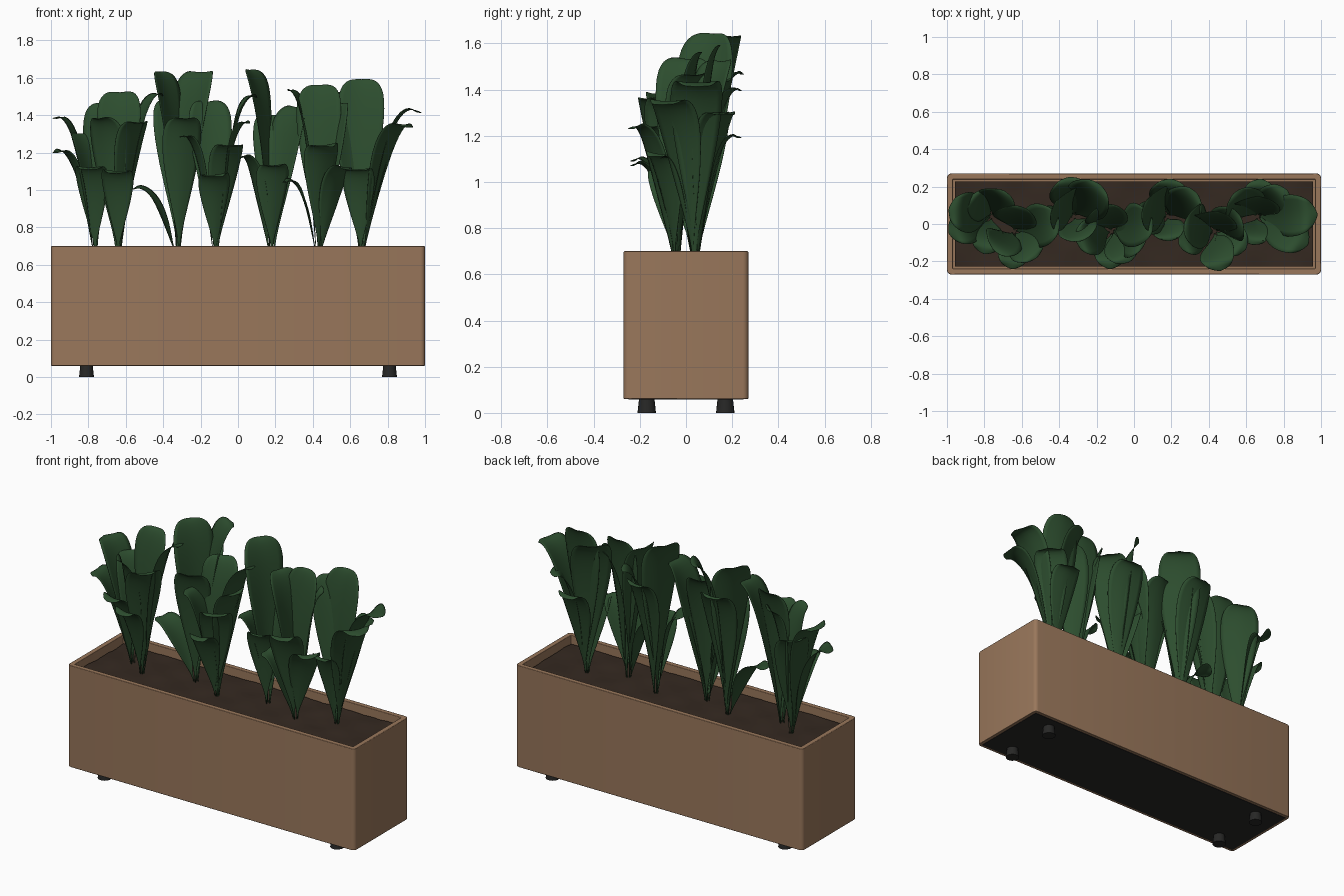
import bpy, bmesh, math, random
from mathutils import Vector

if "Cube" in bpy.data.objects:
    bpy.data.objects.remove(bpy.data.objects["Cube"])

random.seed(4)


def material(name, rgb):
    m = bpy.data.materials.new(name)
    m.diffuse_color = (*rgb, 1)
    m.use_nodes = True
    m.node_tree.nodes["Principled BSDF"].inputs["Base Color"].default_value = m.diffuse_color
    return m


TERRACOTTA = material("terracotta", (0.32, 0.185, 0.105))
DARK = material("dark", (0.02, 0.02, 0.019))
SOIL = material("soil", (0.035, 0.022, 0.015))
LEAF = material("leaf_green", (0.026, 0.075, 0.028))


def finish(bm, name, mat, angle=40):
    me = bpy.data.meshes.new(name)
    bm.to_mesh(me)
    bm.free()
    ob = bpy.data.objects.new(name, me)
    bpy.context.collection.objects.link(ob)
    me.materials.append(mat)
    bpy.ops.object.select_all(action='DESELECT')
    ob.select_set(True)
    bpy.context.view_layer.objects.active = ob
    bpy.ops.object.shade_smooth_by_angle(angle=math.radians(angle))
    return ob


def box_mesh(center, size):
    bm = bmesh.new()
    bmesh.ops.create_cube(bm, size=1)
    for v in bm.verts:
        v.co = Vector([c + a * s for c, a, s in zip(center, v.co, size)])
    return bm


# Trough: rounded upright corners, rim inset and hollow pushed down
bm = box_mesh((0, 0, 0.38), (2, 0.54, 0.64))
top = max(bm.faces, key=lambda f: f.calc_center_median().z)
bmesh.ops.inset_region(bm, faces=[top], thickness=0.044)
hollow = bmesh.ops.extrude_face_region(bm, geom=[top])
bmesh.ops.delete(bm, geom=[top], context='FACES_ONLY')
for v in hollow['geom']:
    if isinstance(v, bmesh.types.BMVert):
        v.co.z -= 0.58
upright = [e for e in bm.edges
           if abs(e.verts[0].co.z - e.verts[1].co.z) > 0.6]
bmesh.ops.bevel(bm, geom=upright, offset=0.024, segments=4, profile=0.5, affect='EDGES')
bmesh.ops.recalc_face_normals(bm, faces=bm.faces)
trough = finish(bm, "trough", TERRACOTTA)
bev = trough.modifiers.new("soft_edges", 'BEVEL')
bev.width, bev.segments, bev.limit_method = 0.004, 2, 'ANGLE'
bev.angle_limit = math.radians(60)
bev.harden_normals = True

# Dark underside
finish(box_mesh((0, 0, 0.062), (1.96, 0.50, 0.008)), "base_plate", DARK)

# Tapered feet
for sx in (-1, 1):
    for sy in (-1, 1):
        bm = bmesh.new()
        bmesh.ops.create_cone(bm, cap_ends=True, segments=20, radius1=0.040,
                              radius2=0.033, depth=0.064)
        bmesh.ops.translate(bm, verts=bm.verts, vec=(sx * 0.81, sy * 0.17, 0.032))
        finish(bm, "foot", DARK)

# Slightly uneven soil
bm = bmesh.new()
bmesh.ops.create_grid(bm, x_segments=48, y_segments=12, size=1)
for v in bm.verts:
    v.co = (v.co.x * 0.956, v.co.y * 0.226,
            0.655 + 0.005 * math.sin(19 * v.co.x + 2 * v.co.y) * math.cos(5 * v.co.y)
            + random.uniform(-0.002, 0.002))
finish(bm, "soil", SOIL, 80)

# Plants: base point -> leaves as (tip x, tip y, top z)
PLANTS = {
    (-0.76, 0.04): [(-0.99, 0.08, 1.39), (-0.99, -0.05, 1.21), (-0.70, 0.18, 1.46),
                    (-0.80, -0.16, 1.12), (-0.86, 0.16, 1.30)],
    (-0.64, -0.04): [(-0.63, 0.10, 1.52), (-0.40, 0.02, 1.51), (-0.65, -0.24, 1.10),
                     (-0.52, -0.18, 1.36), (-0.75, -0.14, 1.38)],
    (-0.32, 0.04): [(-0.42, 0.12, 1.63), (-0.35, 0.25, 1.47), (-0.18, 0.21, 1.63),
                    (-0.58, 0.01, 1.01), (-0.28, -0.09, 1.38)],
    (-0.12, -0.04): [(-0.13, -0.24, 1.08), (0.06, -0.10, 1.36), (-0.17, 0.10, 1.47),
                     (-0.31, -0.09, 1.29), (0.10, 0.02, 1.50), (-0.02, -0.20, 1.24)],
    (0.18, 0.04): [(0.06, 0.12, 1.64), (0.20, 0.24, 1.40), (0.34, 0.16, 1.44),
                   (0.00, 0.02, 1.18), (0.19, -0.09, 1.13)],
    (0.43, -0.04): [(0.44, 0.07, 1.56), (0.27, 0.01, 1.53), (0.57, 0.04, 1.46),
                    (0.46, -0.25, 1.24), (0.24, -0.11, 1.05), (0.60, -0.13, 1.12)],
    (0.66, 0.04): [(0.66, 0.15, 1.59), (0.98, 0.05, 1.43), (0.93, -0.11, 1.35),
                   (0.53, 0.16, 1.52), (0.82, 0.18, 1.30), (0.63, -0.11, 1.11),
                   (0.68, 0.24, 1.20)],
}
# Half-width along the leaf: thin stalk, broad blade, rounded tip
OUTLINE = [(0, .03), (.10, .06), (.20, .24), (.32, .50), (.45, .76), (.58, .94),
           (.70, 1.0), (.80, .95), (.88, .80), (.94, .60), (.98, .36), (1, .06)]


def bezier(p, t):
    s = 1 - t
    return s**3 * p[0] + 3 * s * s * t * p[1] + 3 * s * t * t * p[2] + t**3 * p[3]


def add_leaf(bm, base, tip, top_z):
    out = Vector((tip[0] - base[0], tip[1] - base[1], 0))
    reach = out.length
    out.normalize()
    side = Vector((-out.y, out.x, 0))
    h = top_z - 0.65
    root = Vector((*base, 0.65)) + out * 0.012
    # Wide-reaching leaves arch over more than upright ones
    arch = min(1, reach / h / 0.4)
    shape = ((0, 0), (0.2, 0.36), (0.44, 0.88 + 0.22 * arch), (1, 1 - 0.06 * arch))
    peak = max(bezier([b for a, b in shape], i / 40) for i in range(41))
    ctrl = [root + out * (reach - 0.012) * a + Vector((0, 0, h * b / peak))
            for a, b in shape]
    half = 0.052 + 0.08 * h
    roll = random.uniform(-0.5, 0.5)
    for_rows = []
    for t, w in OUTLINE:
        c = bezier(ctrl, t)
        tangent = (bezier(ctrl, t + 0.01) - bezier(ctrl, t - 0.01)).normalized()
        normal = tangent.cross(side).normalized()
        if normal.dot(out) > 0:      # blade cups toward the plant's middle
            normal = -normal
        k = roll * (1 - t * t)       # twist fades out at the tip
        across = side * math.cos(k) + normal * math.sin(k)
        up = normal * math.cos(k) - side * math.sin(k)
        for_rows.append([bm.verts.new(c + across * half * w * u
                                      + up * half * w * 0.16 * abs(u) ** 1.3)
                         for u in (-1, -0.55, 0, 0.55, 1)])
    for a, b in zip(for_rows, for_rows[1:]):
        for i in range(4):
            bm.faces.new((a[i], a[i + 1], b[i + 1], b[i]))


for base, tips in PLANTS.items():
    bm = bmesh.new()
    for x, y, z in tips:
        add_leaf(bm, base, (x, y), z)
    plant = finish(bm, "leafy_plant", LEAF, 80)
    sub = plant.modifiers.new("smooth_leaf", 'SUBSURF')
    sub.levels = sub.render_levels = 1
    # Leaf thickness
    thick = plant.modifiers.new("leaf_thickness", 'SOLIDIFY')
    thick.thickness = 0.002
